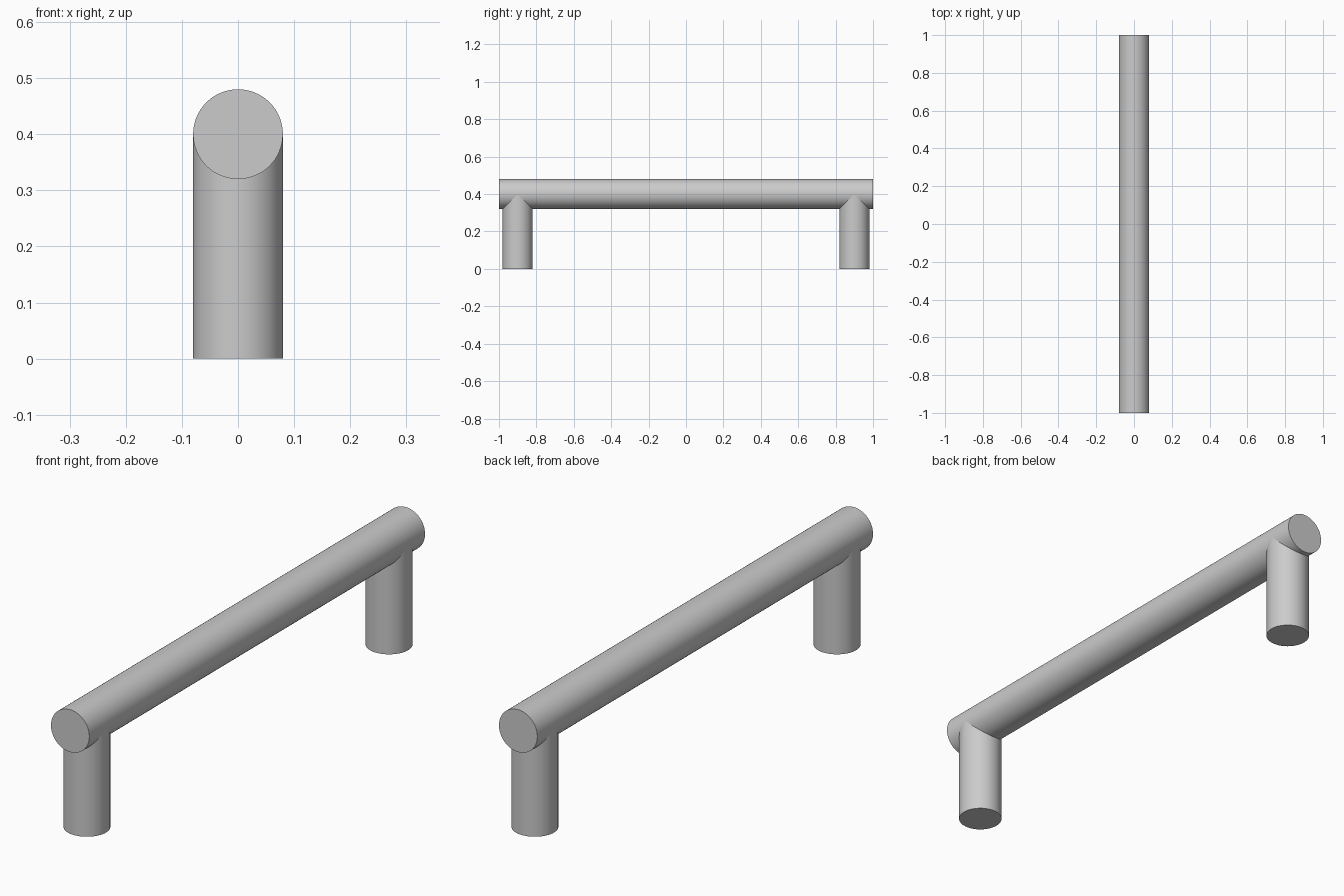
import bpy
import math

# Remove the default cube
cube = bpy.data.objects.get("Cube")
if cube:
    bpy.data.objects.remove(cube, do_unlink=True)

RADIUS = 0.08
BAR_HEIGHT = 0.4
BAR_LENGTH = 2.0
POST_OFFSET = 0.9

# Single grey finish
grey = bpy.data.materials.new("satin_grey")
grey.use_nodes = True
colour = (0.6, 0.6, 0.6, 1.0)
grey.diffuse_color = colour
bsdf = next(n for n in grey.node_tree.nodes if n.type == "BSDF_PRINCIPLED")
bsdf.inputs["Base Color"].default_value = colour


def add_rod(name, length, location, tilt=0.0):
    bpy.ops.mesh.primitive_cylinder_add(
        vertices=64, radius=RADIUS, depth=length,
        location=location, rotation=(tilt, 0, 0))
    rod = bpy.context.object
    rod.name = name
    rod.data.materials.append(grey)
    bpy.ops.object.shade_smooth_by_angle(angle=math.radians(30))
    return rod


# Horizontal grip bar
add_rod("grip_bar", BAR_LENGTH, (0, 0, BAR_HEIGHT), math.pi / 2)

# Mounting posts, ending on the bar's axis
for name, side in (("front_post", -1), ("back_post", 1)):
    add_rod(name, BAR_HEIGHT, (0, side * POST_OFFSET, BAR_HEIGHT / 2))
